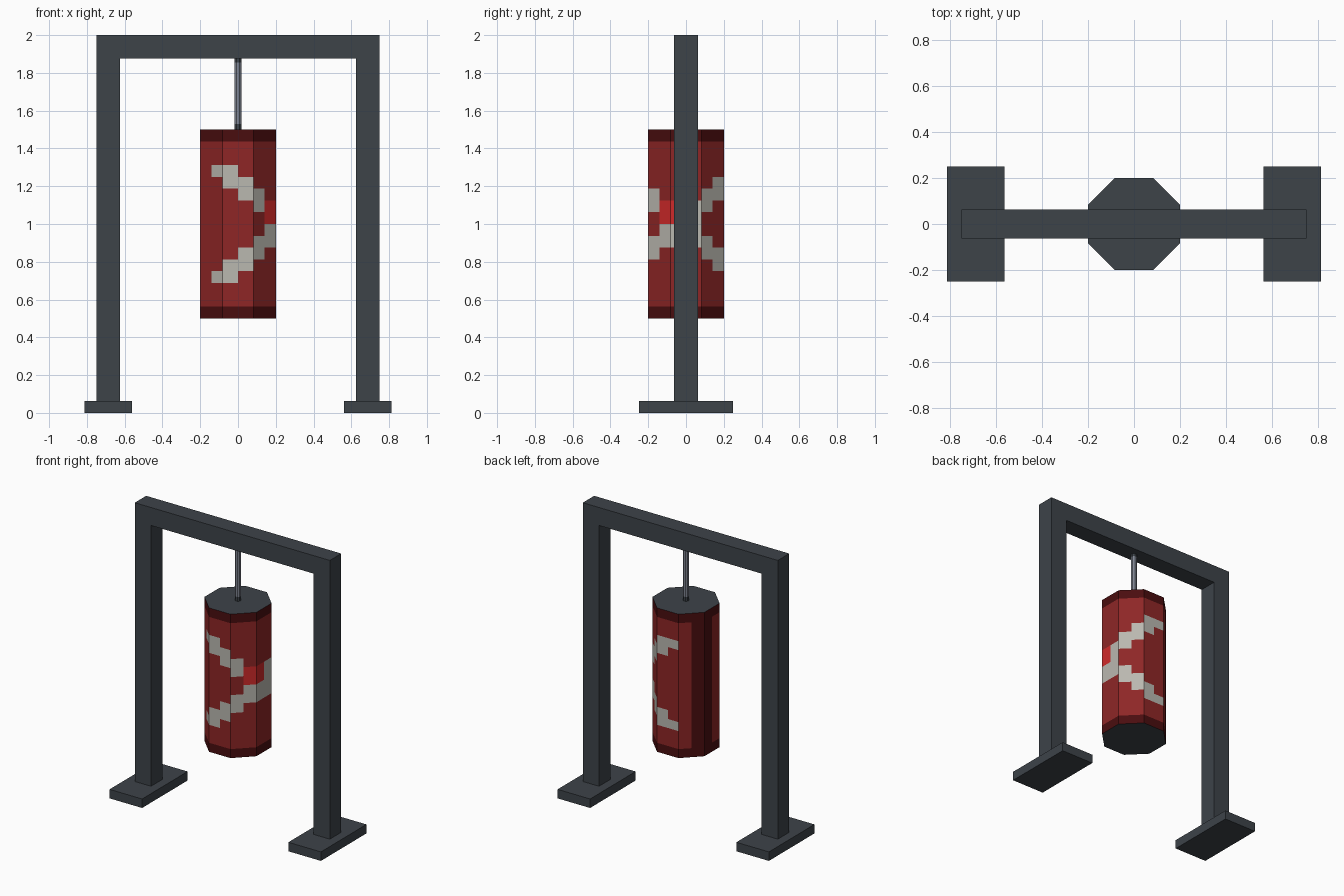
import bpy, bmesh, math

cube = bpy.data.objects.get("Cube")
if cube:
    bpy.data.objects.remove(cube, do_unlink=True)


def material(name, rgb):
    lin = [((c / 255 + 0.055) / 1.055) ** 2.4 if c > 10 else c / 255 / 12.92 for c in rgb]
    m = bpy.data.materials.new(name)
    m.use_nodes = True
    m.diffuse_color = (*lin, 1)
    m.node_tree.nodes["Principled BSDF"].inputs["Base Color"].default_value = (*lin, 1)
    return m


STEEL = material("dark steel", (61, 67, 73))
RED = material("leather red", (142, 38, 38))
TRIM = material("dark maroon trim", (74, 13, 15))
WHITE = material("off white stripe", (186, 184, 176))
TARGET = material("bright red target", (208, 42, 42))
CHAIN = material("chain grey", (128, 134, 147))


def finish(name, bm, mats):
    bmesh.ops.recalc_face_normals(bm, faces=bm.faces[:])
    me = bpy.data.meshes.new(name)
    bm.to_mesh(me)
    bm.free()
    for m in mats:
        me.materials.append(m)
    ob = bpy.data.objects.new(name, me)
    bpy.context.collection.objects.link(ob)
    return ob


def box(name, x, y, z, mat):
    """Box from (min, max) pairs."""
    bm = bmesh.new()
    bmesh.ops.create_cube(bm, size=1)
    for v in bm.verts:
        v.co = [r[0] if c < 0 else r[1] for c, r in zip(v.co, (x, y, z))]
    return finish(name, bm, [mat])


def prism(name, apothem, z0, z1, mat):
    """Octagonal prism with flat sides facing the axes."""
    bm = bmesh.new()
    r = apothem / math.cos(math.pi / 8)
    ring = [bm.verts.new((r * math.cos(a), r * math.sin(a), z0))
            for a in [math.pi / 8 + i * math.pi / 4 for i in range(8)]]
    face = bm.faces.new(ring)
    top = bmesh.ops.extrude_face_region(bm, geom=[face])["geom"]
    for v in top:
        if isinstance(v, bmesh.types.BMVert):
            v.co.z = z1
    return finish(name, bm, [mat])


# Frame: an upside-down U cut from one square section
U = [(-0.75, 0.0625), (-0.625, 0.0625), (-0.625, 1.875), (0.625, 1.875),
     (0.625, 0.0625), (0.75, 0.0625), (0.75, 2), (-0.75, 2)]
bm = bmesh.new()
front = bm.faces.new([bm.verts.new((x, -0.0625, z)) for x, z in U])
for v in bmesh.ops.extrude_face_region(bm, geom=[front])["geom"]:
    if isinstance(v, bmesh.types.BMVert):
        v.co.y = 0.0625
finish("frame", bm, [STEEL])

# Feet
for side, s in (("left", 1), ("right", -1)):
    xs = sorted((s * 0.5625, s * 0.8125))
    box(side + "_foot", xs, (-0.25, 0.25), (0, 0.0625), STEEL)

# Hanging rod with a dark collar at each end
prism("hanging_rod", 0.0185, 1.53, 1.855, CHAIN)
prism("lower_collar", 0.0185, 1.5, 1.53, STEEL)
prism("upper_collar", 0.0185, 1.855, 1.875, STEEL)


# Bag colours: 16 columns around, 16 rows down; the chevron arms meet at column 5
def bag_colour(col, row):
    if row in (0, 15) or col in (12, 13):
        return 1
    if col in (4, 5) and row in (6, 7):
        return 3
    step = abs(col - 5)
    if step <= 5:
        start = 3 if step == 5 else min(7 - step, 6)
        end = 3 if step == 5 else start + 1
        if start <= min(row, 15 - row) <= end:
            return 2
    return 0


# Bag: octagonal skin split into columns and rows, with closed ends
bm = bmesh.new()
rings = []
for row in range(17):
    ring = []
    for col in range(16):
        a = (col - 6) * math.pi / 8
        r = 0.2 if col % 2 == 0 else 0.2 / math.cos(math.pi / 8)
        ring.append(bm.verts.new((r * math.cos(a), r * math.sin(a), 1.5 - row / 16)))
    rings.append(ring)
for row in range(16):
    for col in range(16):
        n = (col + 1) % 16
        f = bm.faces.new((rings[row][col], rings[row + 1][col],
                          rings[row + 1][n], rings[row][n]))
        f.material_index = bag_colour(col, row)
for ring in (rings[0], rings[-1]):
    bm.faces.new(ring).material_index = 4
finish("punching_bag", bm, [RED, TRIM, WHITE, TARGET, STEEL])
